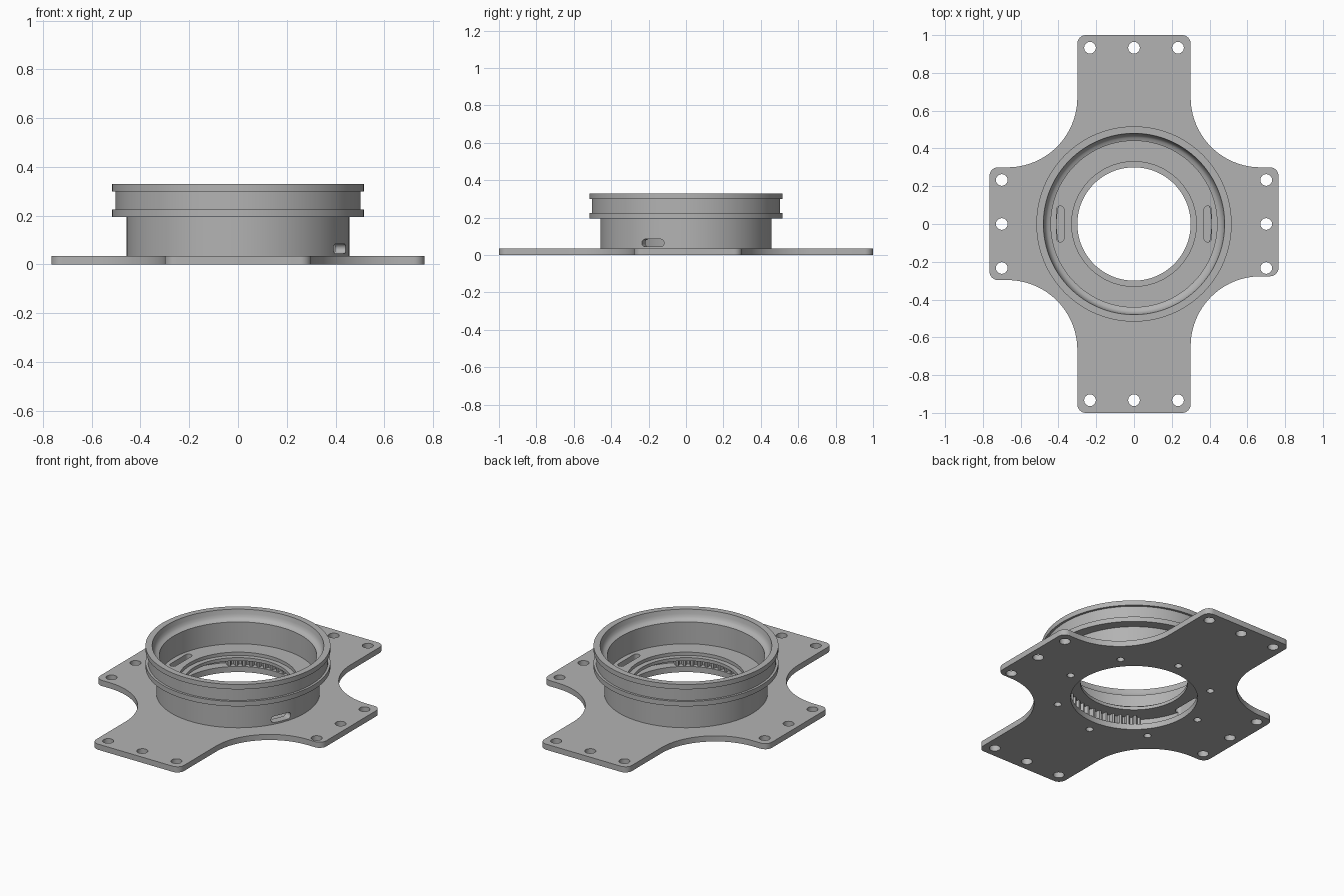
import bpy, bmesh
from math import cos, sin, radians, pi
from mathutils import Matrix

old = bpy.data.objects.get("Cube")
if old:
    bpy.data.objects.remove(old, do_unlink=True)

grey = bpy.data.materials.new("machined_grey")
grey.use_nodes = True
colour = (0.45, 0.45, 0.45, 1)
grey.diffuse_color = colour
grey.node_tree.nodes["Principled BSDF"].inputs["Base Color"].default_value = colour


def finish(name, bm):
    bmesh.ops.recalc_face_normals(bm, faces=bm.faces)
    mesh = bpy.data.meshes.new(name)
    bm.to_mesh(mesh)
    bm.free()
    mesh.materials.append(grey)
    obj = bpy.data.objects.new(name, mesh)
    bpy.context.collection.objects.link(obj)
    return obj


def arc(cx, cy, r, a0, a1, n):
    angles = [radians(a0 + (a1 - a0) * i / n) for i in range(n + 1)]
    return [(cx + r * cos(a), cy + r * sin(a)) for a in angles]


def prism(bm, outline, z0, z1, matrix=Matrix()):
    face = bm.faces.new([bm.verts.new((x, y, z0)) for x, y in outline])
    ext = bmesh.ops.extrude_face_region(bm, geom=[face])
    top = [v for v in ext["geom"] if isinstance(v, bmesh.types.BMVert)]
    bmesh.ops.translate(bm, verts=top, vec=(0, 0, z1 - z0))
    bmesh.ops.transform(bm, matrix=matrix, verts=list(set(face.verts) | set(top)))


def lathe(name, profile, steps=128):
    bm = bmesh.new()
    rings = [[bm.verts.new((r * cos(a), r * sin(a), z)) for r, z in profile]
             for a in (2 * pi * i / steps for i in range(steps))]
    for i, ring in enumerate(rings):
        following = rings[(i + 1) % steps]
        for j in range(len(profile)):
            k = (j + 1) % len(profile)
            bm.faces.new((ring[j], following[j], following[k], ring[k]))
    return finish(name, bm)


def cut(target, cutter):
    mod = target.modifiers.new(cutter.name, "BOOLEAN")
    mod.operation, mod.solver, mod.object = "DIFFERENCE", "EXACT", cutter
    bpy.context.view_layer.objects.active = target
    bpy.ops.object.modifier_apply(modifier=mod.name)


def smooth(obj):
    bpy.ops.object.select_all(action="DESELECT")
    obj.select_set(True)
    bpy.context.view_layer.objects.active = obj
    bpy.ops.object.shade_smooth_by_angle(angle=radians(30))


def slot_outline(half_length, r):
    s = half_length - r
    return arc(s, 0, r, -90, 90, 10) + arc(-s, 0, r, 90, 270, 10)


# Cross-shaped plate with rounded corners and concave armpits
THICK = 0.035


def quadrant(edge):
    c = 0.045
    return (arc(0.765 - c, edge - c, c, 0, 90, 8)
            + arc(0.67, edge + 0.37, 0.37, 270, 180, 24)
            + arc(0.3 - c, 1 - c, c, 0, 90, 8))


outline = []
for sx, sy, edge in ((1, 1, 0.3), (-1, 1, 0.3), (-1, -1, 0.297), (1, -1, 0.277)):
    pts = [(sx * x, sy * y) for x, y in quadrant(edge)]
    outline += pts if sx * sy > 0 else pts[::-1]
bm = bmesh.new()
prism(bm, outline, 0, THICK)
plate = finish("base_plate", bm)

# Ring body: flanges, neck, dished mouth and inner shelf
body = lathe("ring_body", [
    (0.41, THICK), (0.457, THICK), (0.457, 0.195), (0.517, 0.195), (0.517, 0.225),
    (0.503, 0.225), (0.503, 0.3), (0.517, 0.3), (0.517, 0.33), (0.48, 0.33),
    (0.475, 0.305), (0.469, 0.288), (0.458, 0.276), (0.44, 0.27), (0.44, 0.135),
    (0.33, 0.135), (0.33, 0.115), (0.3, 0.115), (0.3, 0.095), (0.41, 0.095)])

# Plate opening and mounting holes
bm = bmesh.new()
prism(bm, arc(0, 0, 0.355, 0, 357.1875, 127), -0.1, 0.1)
holes = [(x, s * 0.933) for x in (-0.233, 0, 0.233) for s in (-1, 1)]
holes += [(s * 0.7, y) for y in (-0.233, 0, 0.233) for s in (-1, 1)]
for x, y in holes:
    prism(bm, arc(x, y, 0.031, 0, 345, 23), -0.1, 0.1)
plate_cutter = finish("plate_cutter", bm)

# Eight blind screw holes from beneath
bm = bmesh.new()
for i in range(8):
    a = radians(40 + 45 * i)
    prism(bm, arc(0.433 * cos(a), 0.433 * sin(a), 0.021, 0, 345, 23), -0.1, 0.08)
screw_cutter = finish("screw_cutter", bm)

# Slots through the shelf, and one through the outer wall
bm = bmesh.new()
for s in (-1, 1):
    place = Matrix.Translation((s * 0.39, 0, 0)) @ Matrix.Rotation(pi / 2, 4, "Z")
    prism(bm, slot_outline(0.095, 0.02), 0.06, 0.2, place)
side = (Matrix.Rotation(radians(-23), 4, "Z") @ Matrix.Translation((0, 0, 0.065))
        @ Matrix.Rotation(pi / 2, 4, "Z") @ Matrix.Rotation(pi / 2, 4, "X"))
prism(bm, slot_outline(0.065, 0.02), 0.37, 0.6, side)
slot_cutter = finish("slot_cutter", bm)

cut(plate, plate_cutter)
cut(plate, screw_cutter)
cut(body, screw_cutter)
cut(body, slot_cutter)
for cutter in (plate_cutter, screw_cutter, slot_cutter):
    bpy.data.objects.remove(cutter, do_unlink=True)

# Toothed sectors beneath the shelf, front and back
for name, start in (("front_teeth", 225), ("back_teeth", 45)):
    inner = []
    for i in range(14):
        for part, r in ((0, 0.385), (0.3, 0.385), (0.5, 0.362), (0.8, 0.362)):
            a = radians(start + 90 * (i + part) / 14)
            inner.append((r * cos(a), r * sin(a)))
    bm = bmesh.new()
    prism(bm, inner + arc(0, 0, 0.412, start + 90, start, 32), THICK, 0.096)
    smooth(finish(name, bm))

smooth(plate)
smooth(body)
